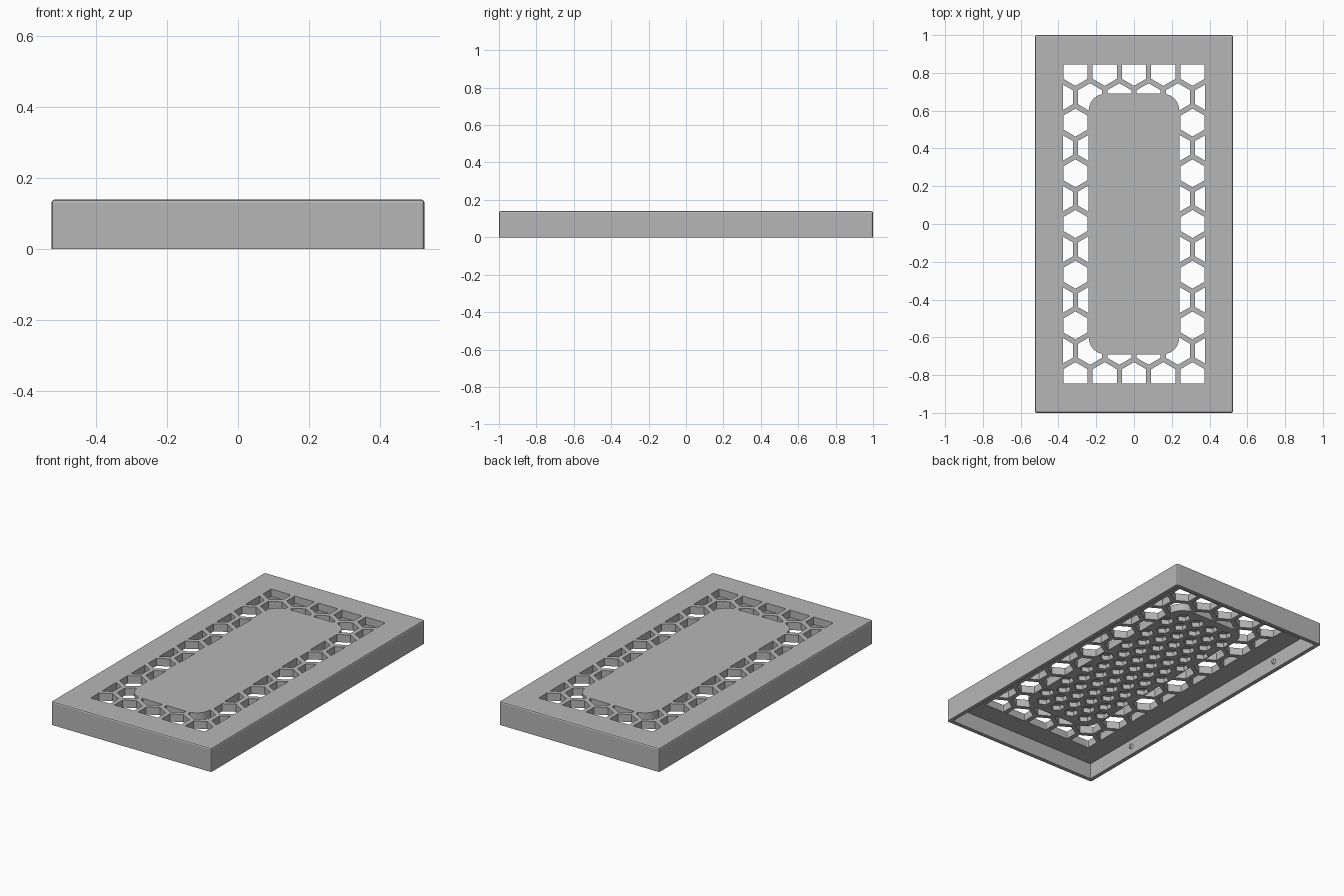
import bpy, bmesh, math

cube = bpy.data.objects.get("Cube")
if cube:
    bpy.data.objects.remove(cube)

HX, HY, TOP = 0.525, 1.0, 0.14      # outer half sizes and height
WALL, FLOOR = 0.024, 0.045          # rim and top panel thickness
UNDER = TOP - FLOOR

grey = bpy.data.materials.new("light grey")
grey.use_nodes = True
grey.diffuse_color = (0.47, 0.47, 0.47, 1)
grey.node_tree.nodes["Principled BSDF"].inputs["Base Color"].default_value = grey.diffuse_color


def prisms(name, outlines, z0, z1):
    """One object made of vertical prisms, one for each outline."""
    bm = bmesh.new()
    for outline in outlines:
        face = bm.faces.new([bm.verts.new((x, y, z0)) for x, y in outline])
        out = bmesh.ops.extrude_face_region(bm, geom=[face])
        for v in out["geom"]:
            if isinstance(v, bmesh.types.BMVert):
                v.co.z = z1
    bmesh.ops.recalc_face_normals(bm, faces=bm.faces)
    mesh = bpy.data.meshes.new(name)
    bm.to_mesh(mesh)
    bm.free()
    mesh.materials.append(grey)
    obj = bpy.data.objects.new(name, mesh)
    bpy.context.collection.objects.link(obj)
    return obj


def rect(hx, hy):
    return [(-hx, -hy), (hx, -hy), (hx, hy), (-hx, hy)]


def rounded_rect(hx, hy, r, steps=8):
    points = []
    for i, (sx, sy) in enumerate([(1, 1), (-1, 1), (-1, -1), (1, -1)]):
        for k in range(steps + 1):
            a = math.pi / 2 * (i + k / steps)
            points.append((sx * (hx - r) + r * math.cos(a), sy * (hy - r) + r * math.sin(a)))
    return points


def honeycomb(pitch, flat, hx, hy):
    """Staggered hexagons with centres inside the given half sizes."""
    cells, row_step, radius = [], pitch * math.sqrt(3) / 2, flat / math.sqrt(3)
    rows, cols = int(hy / row_step), int(hx / pitch) + 1
    for j in range(-rows, rows + 1):
        for i in range(-cols, cols + 1):
            x, y = (i + (j % 2) / 2) * pitch, j * row_step
            if abs(x) <= hx:
                cells.append([(x + radius * math.cos(math.radians(60 * k + 30)),
                               y + radius * math.sin(math.radians(60 * k + 30))) for k in range(6)])
    return cells


def boolean(obj, cutter, operation):
    mod = obj.modifiers.new(operation, "BOOLEAN")
    mod.operation, mod.solver, mod.object = operation, "EXACT", cutter
    bpy.context.view_layer.objects.active = obj
    bpy.ops.object.modifier_apply(modifier=mod.name)
    bpy.data.objects.remove(cutter)


# Outer cover with chamfered top and corner edges
cover = prisms("cover", [rect(HX, HY)], 0, TOP)
bm = bmesh.new()
bm.from_mesh(cover.data)
edges = [e for e in bm.edges if max(v.co.z for v in e.verts) > TOP / 2]
bmesh.ops.bevel(bm, geom=edges, offset=0.009, segments=2, profile=0.5, affect="EDGES")
bm.to_mesh(cover.data)
bm.free()

# Hollow underside
boolean(cover, prisms("cavity_cutter", [rect(HX - WALL, HY - WALL)], -0.1, UNDER), "DIFFERENCE")

# Honeycomb vents, trimmed to a window and kept clear of the centre panel
vents = prisms("vent_cutter", honeycomb(0.155, 0.128, 0.4, 0.85), UNDER - 0.03, TOP + 0.03)
boolean(vents, prisms("window_cutter", [rect(0.375, 0.845)], 0, TOP + 0.1), "INTERSECT")
boolean(vents, prisms("panel_cutter", [rounded_rect(0.24, 0.69, 0.09)], 0, TOP + 0.1), "DIFFERENCE")
boolean(cover, vents, "DIFFERENCE")

# Small blind pockets under the centre panel
pockets = prisms("pocket_cutter", honeycomb(0.1, 0.07, 0.21, 0.64), UNDER - 0.03, TOP - 0.016)
boolean(cover, pockets, "DIFFERENCE")

# Snap studs on the inside of the long walls
for side, label in ((-1, "right"), (1, "left")):
    for end, place in ((-1, "front"), (1, "back")):
        bpy.ops.mesh.primitive_cone_add(
            vertices=16, radius1=0.017, radius2=0.009, depth=0.012,
            location=(side * (HX - WALL - 0.005), end * 0.62, 0.05),
            rotation=(0, -side * math.pi / 2, 0))
        stud = bpy.context.object
        stud.name = f"snap_stud_{place}_{label}"
        stud.data.materials.append(grey)
